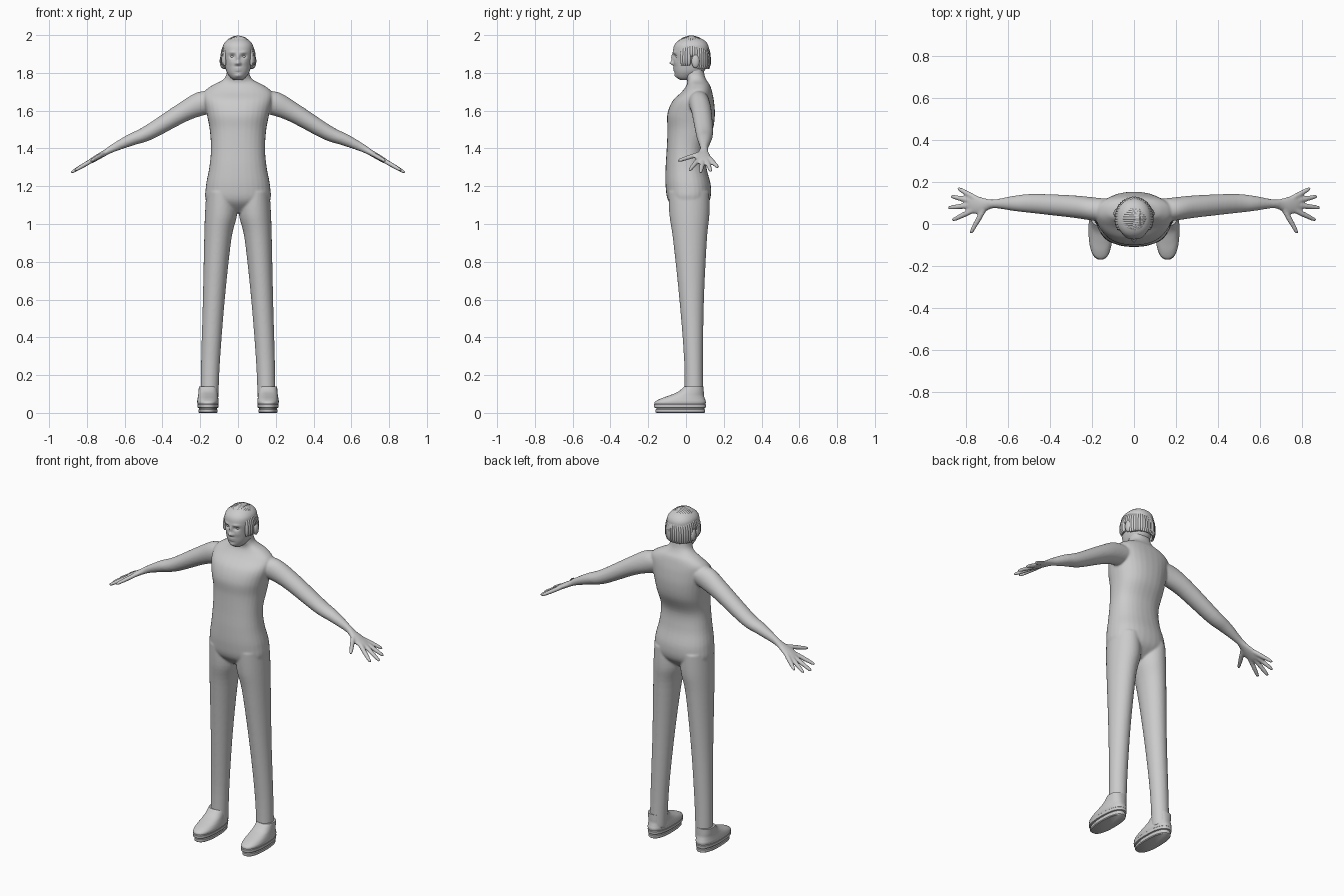
import bpy, bmesh, math
from mathutils import Vector, Matrix

if "Cube" in bpy.data.objects:
    bpy.data.objects.remove(bpy.data.objects["Cube"])

X, Y, Z = Vector((1, 0, 0)), Vector((0, 1, 0)), Vector((0, 0, 1))


def spline(rows, steps):
    """Catmull-Rom interpolation of rows of numbers."""
    pts = [rows[0]] + list(rows) + [rows[-1]]
    out = []
    for i in range(1, len(pts) - 2):
        a, b, c, d = pts[i - 1:i + 3]
        for k in range(steps):
            t = k / steps
            out.append([0.5 * (2 * q + (r - p) * t + (2 * p - 5 * q + 4 * r - s) * t * t
                               + (3 * q - p - 3 * r + s) * t ** 3)
                        for p, q, r, s in zip(a, b, c, d)])
    return out + [list(rows[-1])]


def loft(bm, rows, u=X, v=Y, seg=32, steps=5, n=2.0):
    """Closed tube through rings (cx, cy, cz, radius along u, radius along v)."""
    rings = []
    for cx, cy, cz, ra, rb in (spline(rows, steps) if steps > 1 else rows):
        ring = []
        for k in range(seg):
            a = 2 * math.pi * k / seg
            c, s = math.cos(a), math.sin(a)
            pu = math.copysign(abs(c) ** (2 / n), c) * max(ra, .001)
            pv = math.copysign(abs(s) ** (2 / n), s) * max(rb, .001)
            ring.append(bm.verts.new(Vector((cx, cy, cz)) + u * pu + v * pv))
        rings.append(ring)
    for r0, r1 in zip(rings, rings[1:]):
        for k in range(seg):
            j = (k + 1) % seg
            bm.faces.new((r0[k], r0[j], r1[j], r1[k]))
    bm.faces.new(rings[0][::-1])
    bm.faces.new(rings[-1])


def ball(bm, pos, size):
    m = Matrix.Translation(pos) @ Matrix.Diagonal((*size, 1))
    bmesh.ops.create_uvsphere(bm, u_segments=24, v_segments=14, radius=1, matrix=m)


def finish(bm, name, angle=180):
    bmesh.ops.recalc_face_normals(bm, faces=bm.faces)
    me = bpy.data.meshes.new(name)
    bm.to_mesh(me)
    bm.free()
    ob = bpy.data.objects.new(name, me)
    bpy.context.collection.objects.link(ob)
    bpy.ops.object.select_all(action='DESELECT')
    bpy.context.view_layer.objects.active = ob
    ob.select_set(True)
    bpy.ops.object.shade_smooth_by_angle(angle=math.radians(angle))
    return ob


# Body: torso, legs, arms and hands fused into one skin
bm = bmesh.new()
torso = [(1.06, .015, .07, .05), (1.12, .015, .165, .108), (1.2, .012, .17, .12), (1.3, 0, .152, .108),
         (1.4, 0, .143, .102), (1.5, .022, .15, .12), (1.58, .027, .165, .126),
         (1.65, .038, .18, .11), (1.70, .058, .178, .08), (1.735, .065, .135, .062),
         (1.76, .058, .085, .052), (1.79, .046, .062, .052), (1.85, .04, .058, .05)]
loft(bm, [(0, y, z, rx, ry) for z, y, rx, ry in torso], n=2.3)

leg = [(1.17, .088, .015, .08, .108), (1.05, .09, .018, .085, .106), (.92, .107, .021, .072, .09),
       (.6, .128, .03, .058, .065), (.28, .145, .04, .05, .05), (.06, .152, .042, .047, .05)]
arm = [(.10, .068, 1.66, .05, .05), (.18, .07, 1.642, .065, .055), (.29, .083, 1.592, .052, .053),
       (.475, .097, 1.483, .04, .046), (.57, .098, 1.444, .032, .036), (.66, .096, 1.402, .021, .021),
       (.70, .092, 1.379, .016, .028), (.74, .09, 1.356, .015, .042), (.775, .093, 1.335, .013, .042),
       (.79, .094, 1.326, .008, .03)]
fingers = [(.745, .118, .838, .17), (.765, .108, .872, .132), (.77, .09, .885, .077),
           (.76, .068, .866, .017), (.705, .085, .778, -.045)]


def hand_z(x):
    return 1.402 - .58 * (x - .66)


for s in (1, -1):
    loft(bm, [(s * x, y, z, rx, ry) for z, x, y, rx, ry in leg])
    up = Vector((s * .53, 0, .85))
    loft(bm, [(s * x, y, z, a, b) for x, y, z, a, b in arm], u=up)
    for x0, y0, x1, y1 in fingers:
        a, b = Vector((s * x0, y0, hand_z(x0))), Vector((s * x1, y1, hand_z(x1)))
        side = (b - a).normalized().cross(up)
        loft(bm, [(*a.lerp(b, t), r, r * 1.1) for t, r in
                  ((0, .012), (.3, .0125), (.6, .0115), (.9, .009), (1, .005))], u=up, v=side, seg=14, steps=3)
body = finish(bm, "body")
rm = body.modifiers.new("fuse", 'REMESH')
rm.mode, rm.voxel_size, rm.use_smooth_shade = 'VOXEL', .006, True
sm = body.modifiers.new("soften", 'SMOOTH')
sm.factor, sm.iterations = .5, 5

# Head: lofted skull, with the face pushed in and out by soft bumps
bm = bmesh.new()
skull = [(1.762, -.008, .022, .022), (1.778, .002, .042, .052), (1.81, .018, .062, .079),
         (1.86, .025, .073, .09), (1.91, .026, .08, .095), (1.95, .028, .077, .088),
         (1.978, .03, .05, .058), (1.99, .03, .008, .008)]
loft(bm, [(0, y, z, rx, ry) for z, y, rx, ry in skull], seg=112, steps=9, n=2.2)
bumps = [(0, 1.852, .011, .011, -.022), (0, 1.88, .008, .02, -.011), (.012, 1.848, .007, .007, -.007),
         (.03, 1.888, .014, .009, .013), (.03, 1.909, .018, .006, -.005), (.035, 1.855, .016, .014, -.003),
         (0, 1.824, .017, .004, -.007), (0, 1.813, .015, .004, -.006), (0, 1.785, .018, .01, -.006)]
for v in bm.verts:
    if v.co.y < .01:
        x, z = abs(v.co.x), v.co.z
        v.co.y += sum(d * math.exp(-((x - bx) / sx) ** 2 - ((z - bz) / sz) ** 2)
                      for bx, bz, sx, sz, d in bumps)
finish(bm, "head")

# Eyes and ears
for name, pos, size in (("eyes", (.03, -.043, 1.887), (.013, .012, .008)),
                        ("ears", (.083, .05, 1.862), (.014, .021, .036))):
    bm = bmesh.new()
    for s in (1, -1):
        ball(bm, (s * pos[0], pos[1], pos[2]), size)
    finish(bm, name)

# Hair: strands swept from a side parting down over the skull
curve = bpy.data.curves.new("hair", 'CURVE')
curve.dimensions, curve.bevel_depth, curve.bevel_resolution = '3D', .0105, 1
curve.use_fill_caps = True
COUNT, ZC, RX, RY, RZ = 46, 1.88, .085, .093, .109
for i in range(COUNT):
    a = 2 * math.pi * (i + .5) / COUNT
    off = math.degrees(min(a, 2 * math.pi - a))       # angle away from the face
    end = 1.932 if off < 52 else 1.84 if off < 84 else 1.888 if off < 112 else 1.822
    rho = math.sqrt(1 - ((end - ZC) / RZ) ** 2) if end > ZC else 1
    start = Vector((.3, -.6 * math.cos(a)))
    tip = Vector((math.sin(a), -math.cos(a))) * rho
    pts = []
    for k in range(8):
        p = start.lerp(tip, math.sin(k / 7 * math.pi / 2))
        h = math.sqrt(max(0, 1 - p.length_squared))
        pts.append((RX * p.x, .028 + RY * p.y, ZC + RZ * h, 1))
    if end < ZC:
        x, y = pts[-1][:2]
        pts += [(x, y, ZC + (end - ZC) * .6, 1), (x * .97, y * .97, end, 1)]
    sp = curve.splines.new('POLY')
    sp.points.add(len(pts) - 1)
    for k, p in enumerate(pts):
        sp.points[k].co = p
    sp.points[-1].radius = .55
    sp.use_smooth = True
hair = bpy.data.objects.new("hair", curve)
bpy.context.collection.objects.link(hair)
bpy.ops.object.select_all(action='DESELECT')
bpy.context.view_layer.objects.active = hair
hair.select_set(True)
bpy.ops.object.convert(target='MESH')

# Shoes: rounded uppers on a two-layer sole
upper = [(.04, -.032, .053, .133), (.058, -.03, .057, .135), (.075, -.018, .055, .118),
         (.092, .003, .052, .092), (.112, .026, .05, .068), (.14, .042, .048, .051)]
sole = [(0, -.03, .047, .126), (.004, -.03, .051, .131), (.018, -.03, .051, .131), (.02, -.03, .047, .127),
        (.026, -.03, .047, .127), (.028, -.032, .055, .137), (.044, -.032, .056, .138), (.048, -.032, .053, .134)]
for name, rows, steps in (("shoe_uppers", upper, 5), ("shoe_soles", sole, 1)):
    bm = bmesh.new()
    for s in (1, -1):
        loft(bm, [(s * .159, y, z, rx, ry) for z, y, rx, ry in rows], seg=40, steps=steps, n=2.4)
    finish(bm, name, 40)
